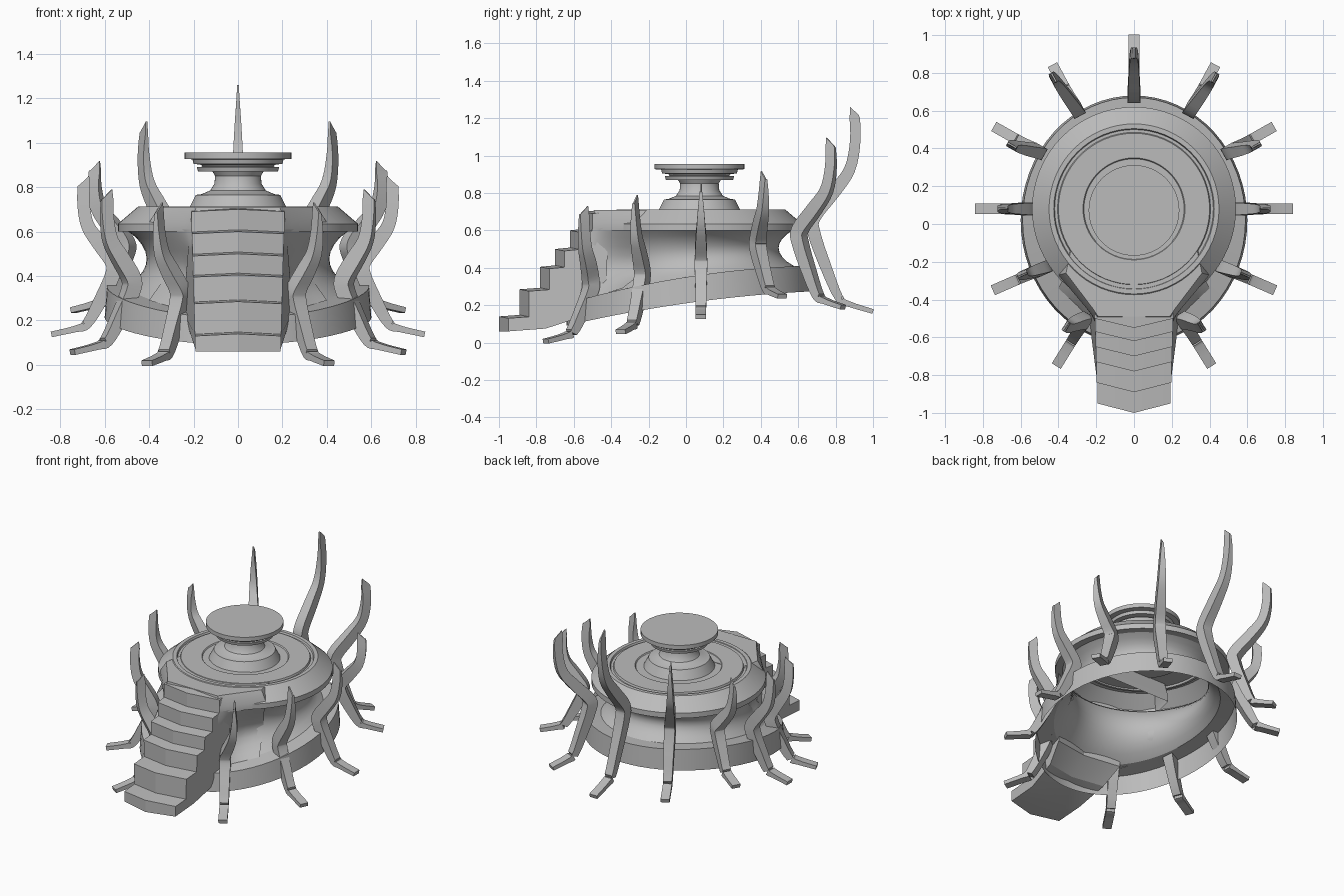
import bpy, bmesh, math
from mathutils import Vector

old = bpy.data.objects.get("Cube")
if old:
    bpy.data.objects.remove(old)

stone = bpy.data.materials.new("grey_stone")
stone.use_nodes = True
GREY = (0.5, 0.5, 0.5, 1)
stone.diffuse_color = GREY
stone.node_tree.nodes["Principled BSDF"].inputs["Base Color"].default_value = GREY

SEG = 64
CY = 0.08  # centre of the round platform along y


def finish(name, bm, angle=30):
    bmesh.ops.remove_doubles(bm, verts=bm.verts, dist=0.0005)
    bmesh.ops.recalc_face_normals(bm, faces=bm.faces)
    mesh = bpy.data.meshes.new(name)
    bm.to_mesh(mesh)
    bm.free()
    ob = bpy.data.objects.new(name, mesh)
    bpy.context.collection.objects.link(ob)
    mesh.materials.append(stone)
    bpy.ops.object.select_all(action='DESELECT')
    ob.select_set(True)
    bpy.context.view_layer.objects.active = ob
    bpy.ops.object.shade_smooth_by_angle(angle=math.radians(angle))


def loft(bm, rows, closed=True, start_cap=False, end_cap=False):
    """Skin a list of point rows with quads."""
    rings = [[bm.verts.new(p) for p in row] for row in rows]
    n = len(rings[0])
    for a, b in zip(rings, rings[1:]):
        for i in range(n if closed else n - 1):
            j = (i + 1) % n
            bm.faces.new((a[i], a[j], b[j], b[i]))
    if start_cap:
        bm.faces.new(rings[0])
    if end_cap:
        bm.faces.new(rings[-1])


def ellipse(rx, ry, cy, height):
    row = []
    for i in range(SEG):
        a = math.tau * i / SEG
        y = cy + ry * math.sin(a)
        z = height(y) if callable(height) else height
        row.append((rx * math.cos(a), y, z))
    return row


def lathe(name, profile, cy):
    bm = bmesh.new()
    loft(bm, [ellipse(r, r, cy, z) for r, z in profile], end_cap=True)
    finish(name, bm)


def smooth_path(points, steps=4):
    """Catmull-Rom curve through points of any dimension."""
    v = [Vector(p) for p in points]
    v = [v[0] * 2 - v[1]] + v + [v[-1] * 2 - v[-2]]
    out = []
    for a, b, c, d in zip(v, v[1:], v[2:], v[3:]):
        for k in range(steps):
            t = k / steps
            out.append(0.5 * (2 * b + (c - a) * t + (2 * a - 5 * b + 4 * c - d) * t ** 2
                              + (3 * b - a - 3 * c + d) * t ** 3))
    return out + [v[-2]]


# Tilted base ring: open wall with an inward ledge
def ring_top(y):
    return 0.35 + 0.158 * y - 0.1 * y * y


def ring_bottom(y):
    return 0.21 + 0.142 * y - 0.07 * y * y


bm = bmesh.new()
loft(bm, [ellipse(0.6, 0.66, 0.02, ring_bottom),
          ellipse(0.59, 0.65, 0.02, ring_top),
          ellipse(0.49, 0.55, 0.03, ring_top)])
finish("base_ring", bm)

# Concave neck between ring and platform
low = ellipse(0.49, 0.55, 0.03, ring_top)
high = ellipse(0.5, 0.5, CY, 0.605)
rows = []
for k in range(9):
    t = k / 8
    pinch = 1 - 0.17 * math.sin(math.pi * t) ** 0.8
    row = []
    for p, q in zip(low, high):
        m = Vector(p).lerp(Vector(q), t)
        row.append((m.x * pinch, CY + (m.y - CY) * pinch, m.z))
    rows.append(row)
bm = bmesh.new()
loft(bm, rows)
finish("neck_wall", bm)

# Round platform, hollow underneath, with bevelled rim and a shallow groove
lathe("platform", [(0.49, 0.6), (0.54, 0.6), (0.54, 0.635), (0.45, 0.712), (0.425, 0.712),
                   (0.42, 0.7), (0.405, 0.7), (0.4, 0.712), (0.27, 0.712),
                   (0.265, 0.705), (0.24, 0.705)], CY)

# Pedestal with stacked round top
curve = [(0.22, 0.705), (0.19, 0.765), (0.165, 0.768), (0.125, 0.785), (0.106, 0.815),
         (0.103, 0.85), (0.115, 0.87)]
lathe("pedestal", curve + [(0.18, 0.87), (0.185, 0.89), (0.16, 0.892), (0.165, 0.9),
                           (0.2, 0.905), (0.205, 0.925), (0.24, 0.927), (0.24, 0.955)], 0.072)

# Staircase with chevron treads over an arched underside
tips = [-1, -0.89, -0.78, -0.7, -0.62, -0.55]
levels = [0.06, 0.14, 0.285, 0.405, 0.5, 0.6, 0.7]
outline = []
for i, y in enumerate(tips):
    outline += [(y, levels[i] + (0.008 if i else 0)), (y, levels[i + 1])]
outline += [(-0.46, 0.708), (-0.48, 0.25), (-0.6, 0.15), (-0.8, 0.085)]
bm = bmesh.new()
rows = []
for x in (-1, 0, 1):
    row = []
    for y, z in outline:
        flare = 0.05 * max(0, 1 - abs(y + 0.48) / 0.2) if z < 0.3 else 0
        half = 0.19 + 0.02 * min(1, z / 0.7) + flare
        row.append((x * half, y + 0.05 * abs(x), max(0.06, z - 0.01 * abs(x))))
    rows.append(row)
loft(bm, rows, start_cap=True, end_cap=True)
finish("staircase", bm, 20)

# Landing that widens from the stair head to the platform
bm = bmesh.new()
half = [(0.21, -0.5), (0.24, -0.46), (0.4, -0.27), (0.36, -0.1)]
shape = half + [(-x, y) for x, y in reversed(half)]
loft(bm, [[(x, y, 0.6) for x, y in shape], [(x, y, 0.64) for x, y in shape],
          [(x * 0.9, y + 0.01, 0.708) for x, y in shape]], end_cap=True)
finish("landing", bm)

# Fluted curtains joining the stair sides to the neck
for side, name in ((1, "left"), (-1, "right")):
    bands = [[(0.2, -0.62, 0.2), (0.27, -0.47, 0.25), (0.4, -0.34, 0.29)],
             [(0.2, -0.56, 0.42), (0.22, -0.4, 0.42), (0.33, -0.2, 0.42)],
             [(0.21, -0.5, 0.61), (0.28, -0.41, 0.61), (0.39, -0.27, 0.61)]]
    columns = [smooth_path(c) for c in zip(*bands)]
    rows = [smooth_path(r) for r in zip(*columns)]
    bm = bmesh.new()
    loft(bm, [[(side * p.x, p.y, p.z) for p in r] for r in rows], closed=False)
    finish(name + "_curtain", bm, 60)


# Curved ribs: reach fraction, height fraction, thickness, width
FOOT = [(1, 0.01, 0.025, 0.056), (0.62, 0.045, 0.03, 0.056), (0.45, 0.075, 0.045, 0.056)]
STEM = [(0.24, 0.22, 0.06, 0.06), (0.05, 0.38, 0.068, 0.068), (0.04, 0.46, 0.072, 0.066)]
HEAD = [(0.5, 0.58, 0.07, 0.058), (0.87, 0.69, 0.06, 0.046),
        (1.0, 0.83, 0.056, 0.03), (0.98, 0.972, 0.056, 0.008)]


def rib(name, waist, foot, head, z0, z1, side=1):
    """The stem runs from the foot to the waist; the head leans out from there."""
    start, leg, lean = Vector(waist), Vector(foot) - Vector(waist), Vector(head)
    out = leg.normalized().to_3d()
    across = Vector((-out.y, out.x, 0))
    keys = []
    for part, direction in ((FOOT + STEM, leg), (HEAD, lean)):
        for f, h, d, w in part:
            q = start + direction * f
            keys.append((q.x, q.y, z0 + h * (z1 - z0), d, w))
    pts = smooth_path(keys)
    rows = []
    for i, p in enumerate(pts):
        tangent = (pts[min(i + 1, len(pts) - 1)] - pts[max(i - 1, 0)]).to_3d()
        normal = tangent.cross(across).normalized()
        if i == len(pts) - 1:  # slanted tip, inner edge higher
            normal = -0.8 * out + Vector((0, 0, 0.75))
        if normal.dot(out) - normal.z < 0:
            normal = -normal
        rows.append([])
        for u, v in ((-1, -1), (1, -1), (1, 1), (-1, 1)):
            q = p.to_3d() + normal * (u * p[3] / 2) + across * (v * p[4] / 2)
            rows[-1].append((side * q.x, q.y, q.z))
    bm = bmesh.new()
    loft(bm, rows, start_cap=True, end_cap=True)
    finish(name, bm, 35)


rib("back_rib", (0, 0.67), (0, 1.0), (0, 0.235), 0.155, 1.27)
PAIRS = [("rear_rib", (0.3, 0.6), (0.43, 0.84), (0.125, 0.175), 0.18, 1.1),
         ("rear_side_rib", (0.5, 0.38), (0.74, 0.515), (0.145, 0.035), 0.24, 0.915),
         ("side_rib", (0.55, 0.08), (0.84, 0.08), (0.145, 0), 0.13, 0.85),
         ("front_side_rib", (0.47, -0.23), (0.745, -0.35), (0.12, -0.04), 0.05, 0.79),
         ("front_rib", (0.255, -0.5), (0.41, -0.75), (0.1, -0.045), 0, 0.73)]
for side, label in ((1, "left_"), (-1, "right_")):
    for name, waist, foot, head, z0, z1 in PAIRS:
        rib(label + name, waist, foot, head, z0, z1, side)
